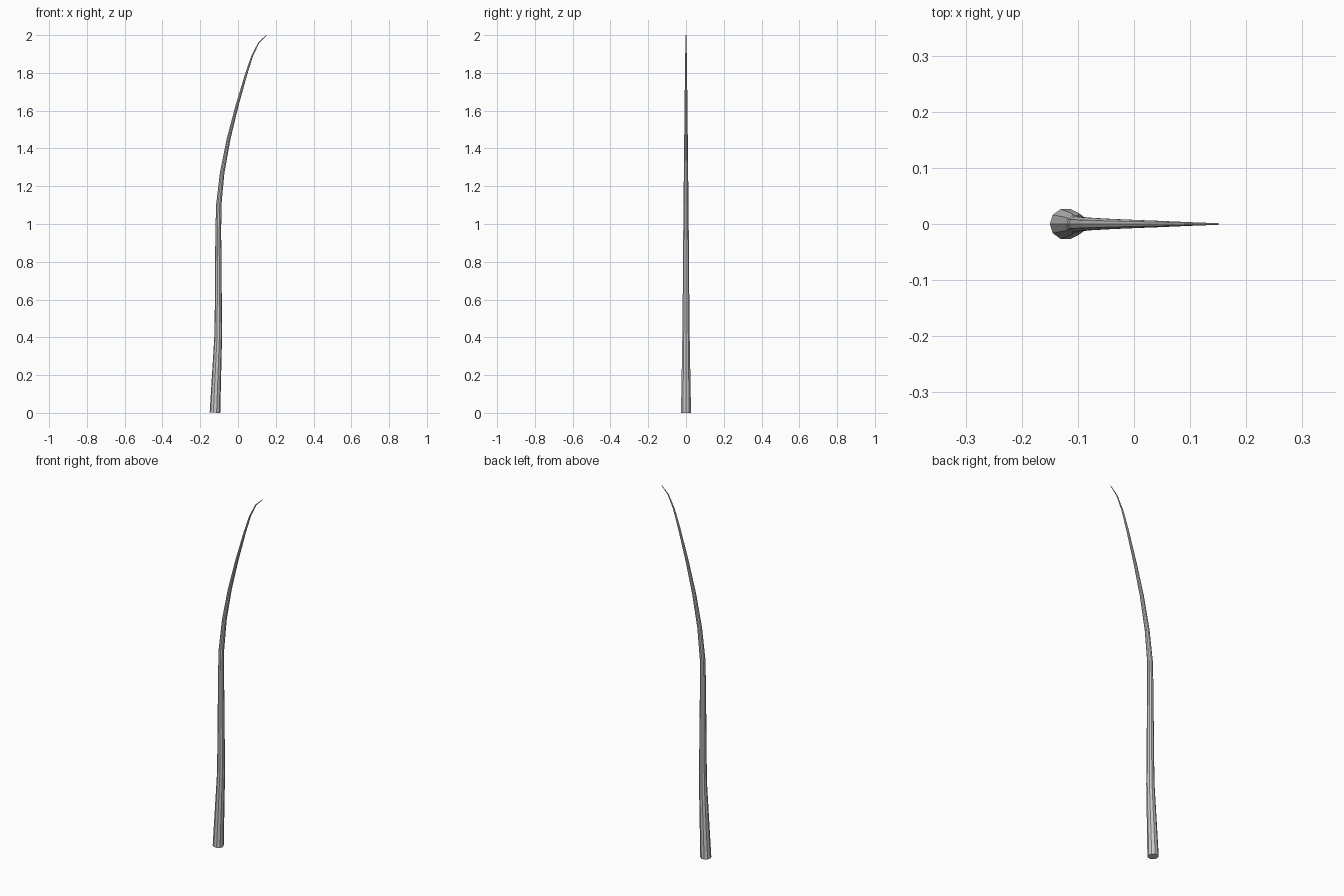
import bpy, bmesh, math
from mathutils import Vector

if "Cube" in bpy.data.objects:
    bpy.data.objects.remove(bpy.data.objects["Cube"])

SIDES = 10
# Centre line (x, z) and radius, from root to tip
path = [(-0.122, 0.001, 0.028), (-0.105, 0.40, 0.0205), (-0.104, 0.58, 0.0185),
        (-0.1045, 0.95, 0.0155), (-0.102, 1.10, 0.0140), (-0.084, 1.27, 0.0120),
        (-0.050, 1.45, 0.0100), (-0.007, 1.62, 0.0080), (0.042, 1.79, 0.0060),
        (0.075, 1.89, 0.0045), (0.110, 1.96, 0.0030), (0.150, 1.999, 0.0015)]

bm = bmesh.new()
pts = [Vector((x, 0, z)) for x, z, r in path]
rings = []
for i, p in enumerate(pts):
    # Tilt each ring square to the bend
    t = Vector((0, 0, 0))
    if i > 0:
        t += (p - pts[i - 1]).normalized()
    if i < len(pts) - 1:
        t += (pts[i + 1] - p).normalized()
    t.normalize()
    side = Vector((t.z, 0, -t.x))
    ring = []
    for k in range(SIDES):
        a = 2 * math.pi * k / SIDES
        offset = side * math.cos(a) + Vector((0, math.sin(a), 0))
        ring.append(bm.verts.new(p + offset * path[i][2]))
    rings.append(ring)

# Skin between rings, then close both ends
for a, b in zip(rings, rings[1:]):
    for k in range(SIDES):
        n = (k + 1) % SIDES
        bm.faces.new((a[k], a[n], b[n], b[k]))
bm.faces.new(rings[0][::-1])
bm.faces.new(rings[-1])
bmesh.ops.recalc_face_normals(bm, faces=bm.faces)

mesh = bpy.data.meshes.new("curved_stalk")
bm.to_mesh(mesh)
bm.free()
stalk = bpy.data.objects.new("curved_stalk", mesh)
bpy.context.collection.objects.link(stalk)
